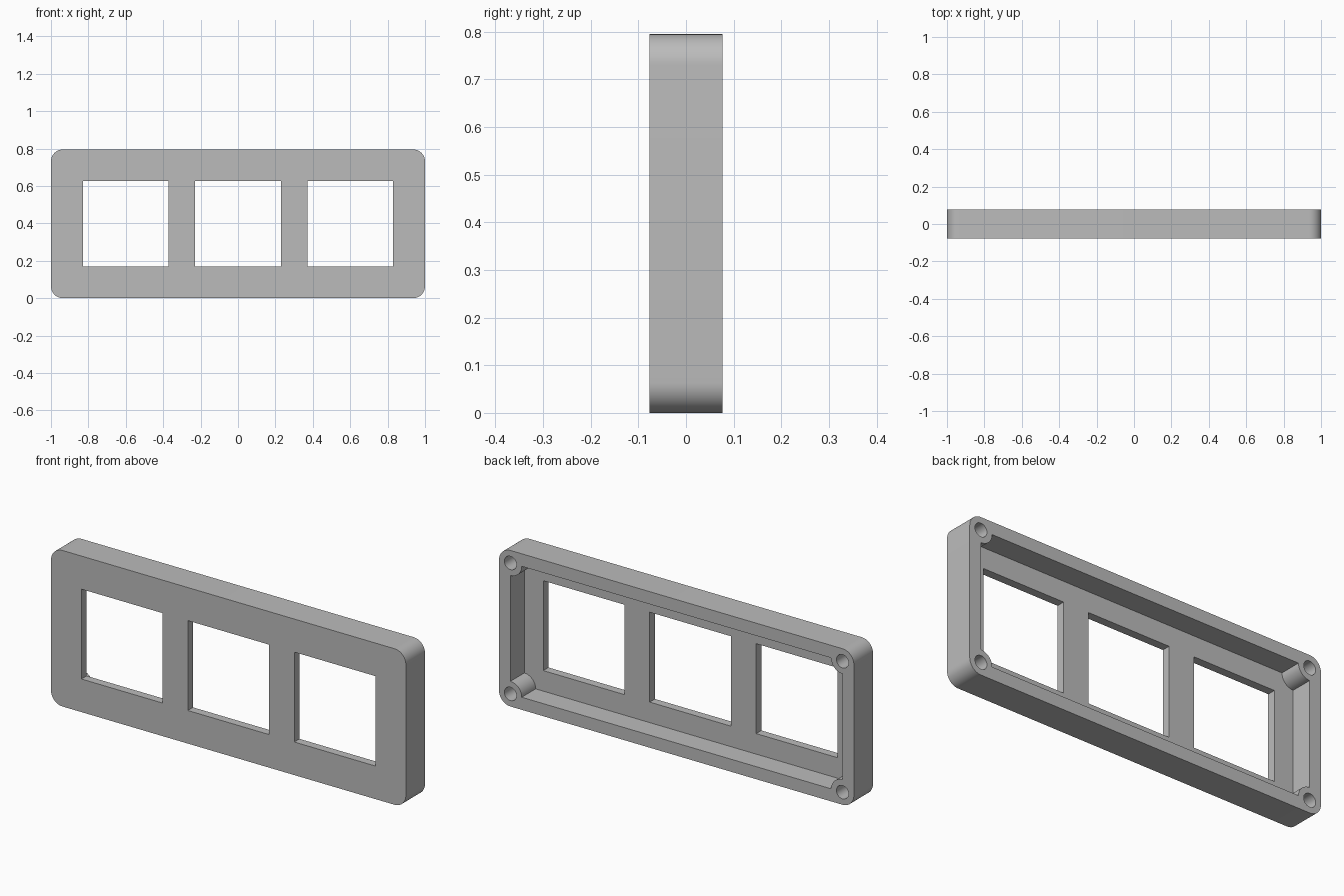
import bpy, bmesh, math

if "Cube" in bpy.data.objects:
    bpy.data.objects.remove(bpy.data.objects["Cube"], do_unlink=True)

HALF_W, HEIGHT, HALF_D = 1.0, 0.795, 0.077
MID = HEIGHT / 2
WALL = 0.064                        # wall thickness, corner radius and post radius
FLOOR_Y = -HALF_D + 0.042           # inner side of the front plate
IN_X, IN_Z = HALF_W - WALL, MID - WALL
CORNERS = [(1, 1), (-1, 1), (-1, -1), (1, -1)]

grey = bpy.data.materials.new("light grey")
grey.use_nodes = True
COLOR = (0.5, 0.5, 0.5, 1)
grey.diffuse_color = COLOR
grey.node_tree.nodes["Principled BSDF"].inputs["Base Color"].default_value = COLOR


def prism(name, outline, y0, y1):
    """Extrude a closed x-z outline from y0 to y1."""
    bm = bmesh.new()
    face = bm.faces.new([bm.verts.new((x, y0, z)) for x, z in outline])
    new = bmesh.ops.extrude_face_region(bm, geom=[face])["geom"]
    bmesh.ops.translate(bm, vec=(0, y1 - y0, 0),
                        verts=[g for g in new if isinstance(g, bmesh.types.BMVert)])
    bmesh.ops.recalc_face_normals(bm, faces=bm.faces)
    mesh = bpy.data.meshes.new(name)
    bm.to_mesh(mesh)
    bm.free()
    mesh.materials.append(grey)
    obj = bpy.data.objects.new(name, mesh)
    bpy.context.collection.objects.link(obj)
    return obj


def arc(cx, cz, r, start, sweep, n=12):
    angles = [math.radians(start + sweep * i / n) for i in range(n + 1)]
    return [(cx + r * math.cos(a), cz + r * math.sin(a)) for a in angles]


def cut(body, cutter):
    mod = body.modifiers.new("cut", 'BOOLEAN')
    mod.operation, mod.solver, mod.object = 'DIFFERENCE', 'EXACT', cutter
    bpy.context.view_layer.objects.active = body
    bpy.ops.object.modifier_apply(modifier=mod.name)
    bpy.data.objects.remove(cutter, do_unlink=True)


# Outer shell with rounded corners, and cavity with corner posts left standing
shell, cavity = [], []
for i, (sx, sz) in enumerate(CORNERS):
    cx, cz = sx * IN_X, MID + sz * IN_Z
    shell += arc(cx, cz, WALL, 90 * i, 90)
    cavity += arc(cx, cz, WALL, 270 + 90 * i, -90)

frame = prism("window_frame", shell, -HALF_D, HALF_D)
cut(frame, prism("cavity_cutter", cavity, FLOOR_Y, 0.2))

# Three square windows
for x in (-0.6, 0, 0.6):
    square = [(x + sx * 0.229, MID + sz * 0.229) for sx, sz in CORNERS]
    cut(frame, prism("window_cutter", square, -0.2, 0.2))

# Blind screw holes in the corner posts
for sx, sz in CORNERS:
    ring = arc(sx * IN_X, MID + sz * IN_Z, 0.034, 0, 360, 32)[:-1]
    cut(frame, prism("hole_cutter", ring, FLOOR_Y, 0.2))

bpy.ops.object.select_all(action='DESELECT')
frame.select_set(True)
bpy.context.view_layer.objects.active = frame
bpy.ops.object.shade_smooth_by_angle(angle=math.radians(30))
